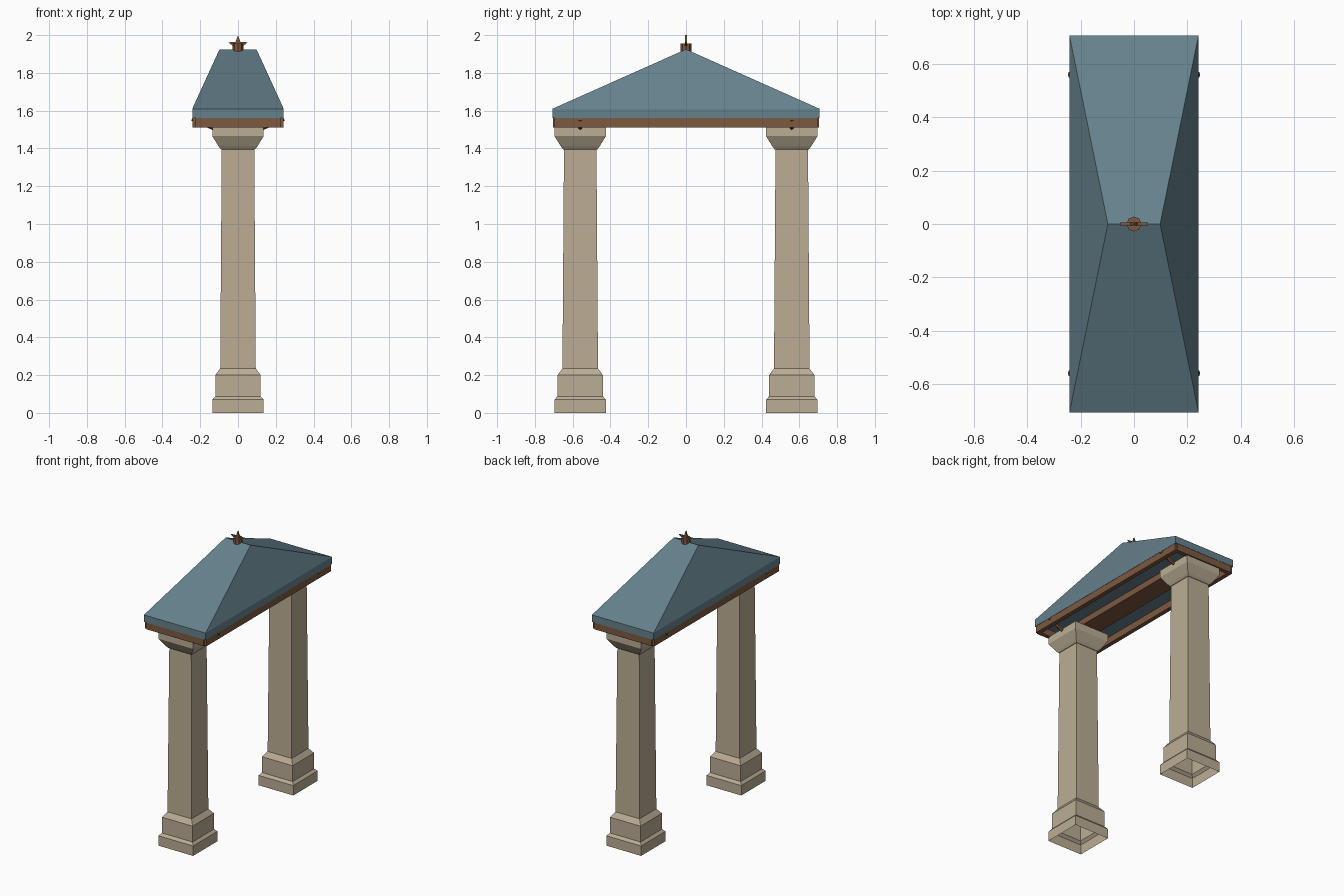
import bpy, bmesh, math
from mathutils import Vector

if "Cube" in bpy.data.objects:
    bpy.data.objects.remove(bpy.data.objects["Cube"])


def material(name, rgb):
    m = bpy.data.materials.new(name)
    m.diffuse_color = (*rgb, 1)
    m.use_nodes = True
    m.node_tree.nodes["Principled BSDF"].inputs["Base Color"].default_value = m.diffuse_color
    return m


STONE = material("sandstone", (0.50, 0.42, 0.30))
SLATE = material("blue slate", (0.133, 0.22, 0.265))
WOOD = material("brown wood", (0.205, 0.100, 0.050))


def finish(name, bm, mat):
    bmesh.ops.recalc_face_normals(bm, faces=bm.faces)
    me = bpy.data.meshes.new(name)
    bm.to_mesh(me)
    bm.free()
    me.materials.append(mat)
    ob = bpy.data.objects.new(name, me)
    bpy.context.collection.objects.link(ob)
    return ob


def stack(name, rings, mat, centre=(0, 0), bottom=True):
    """Loft rectangular rings given as (half x, half y, z)."""
    bm = bmesh.new()
    loops = []
    for hx, hy, z in rings:
        loops.append([bm.verts.new((centre[0] + sx * hx, centre[1] + sy * hy, z))
                      for sx, sy in ((-1, -1), (1, -1), (1, 1), (-1, 1))])
    for a, b in zip(loops, loops[1:]):
        for i in range(4):
            j = (i + 1) % 4
            bm.faces.new((a[i], a[j], b[j], b[i]))
    if bottom:
        bm.faces.new(loops[0][::-1])
    bm.faces.new(loops[-1])
    bmesh.ops.remove_doubles(bm, verts=bm.verts, dist=1e-5)
    return finish(name, bm, mat)


def box(name, x0, x1, y0, y1, z0, z1, mat):
    hx, hy = (x1 - x0) / 2, (y1 - y0) / 2
    return stack(name, [(hx, hy, z0), (hx, hy, z1)], mat,
                 ((x0 + x1) / 2, (y0 + y1) / 2))


def rod(name, a, b, r, sides, mat):
    a, b = Vector(a), Vector(b)
    bm = bmesh.new()
    bmesh.ops.create_cone(bm, cap_ends=True, segments=sides, radius1=r,
                          radius2=r, depth=(b - a).length)
    ob = finish(name, bm, mat)
    ob.location = (a + b) / 2
    ob.rotation_euler = (b - a).to_track_quat('Z', 'Y').to_euler()
    return ob


# Columns: plinth, stepped base, tapering shaft and flared capital, open below
PROFILE = [(0.136, 0), (0.136, 0.07), (0.12, 0.088), (0.12, 0.20),
           (0.094, 0.235), (0.093, 0.40), (0.086, 1.395), (0.09, 1.395),
           (0.102, 1.41), (0.136, 1.465), (0.136, 1.517)]
for side, s in (("front", -1), ("back", 1)):
    stack(side + "_column", [(h, h, z) for h, z in PROFILE], STONE,
          (0, 0.56 * s), bottom=False)
    # End beam of the roof frame
    y0, y1 = sorted((0.675 * s, 0.705 * s))
    box(side + "_end_beam", -0.225, 0.225, y0, y1, 1.512, 1.56, WOOD)
    # Sloping braces from the capital out through the side beams
    for lr, t in (("left", -1), ("right", 1)):
        rod(f"{side}_{lr}_brace", (0.125 * t, 0.56 * s, 1.507),
            (0.243 * t, 0.56 * s, 1.558), 0.012, 6, WOOD)

# Side beams and the wide middle beam
for lr, t in (("left", -1), ("right", 1)):
    x0, x1 = sorted((0.21 * t, 0.24 * t))
    box(lr + "_side_beam", x0, x1, -0.697, 0.697, 1.512, 1.56, WOOD)
box("middle_beam", -0.07, 0.07, -0.675, 0.675, 1.516, 1.56, WOOD)

# Hipped roof with a short ridge across the middle
stack("roof", [(0.242, 0.707, 1.56), (0.242, 0.707, 1.61), (0.098, 0, 1.925)], SLATE)

# Finial: octagonal socket and flat five-pointed star
rod("finial_socket", (0, 0, 1.91), (0, 0, 1.955), 0.028, 8, WOOD)
bm = bmesh.new()
pts = []
for i in range(10):
    r = 0.055 if i % 2 == 0 else 0.022
    a = math.pi / 2 + i * math.pi / 5
    pts.append(bm.verts.new((r * math.cos(a), -0.005, 1.945 + r * math.sin(a))))
face = bm.faces.new(pts)
new = bmesh.ops.extrude_face_region(bm, geom=[face])["geom"]
bmesh.ops.translate(bm, vec=(0, 0.01, 0),
                    verts=[v for v in new if isinstance(v, bmesh.types.BMVert)])
finish("finial_star", bm, WOOD)
